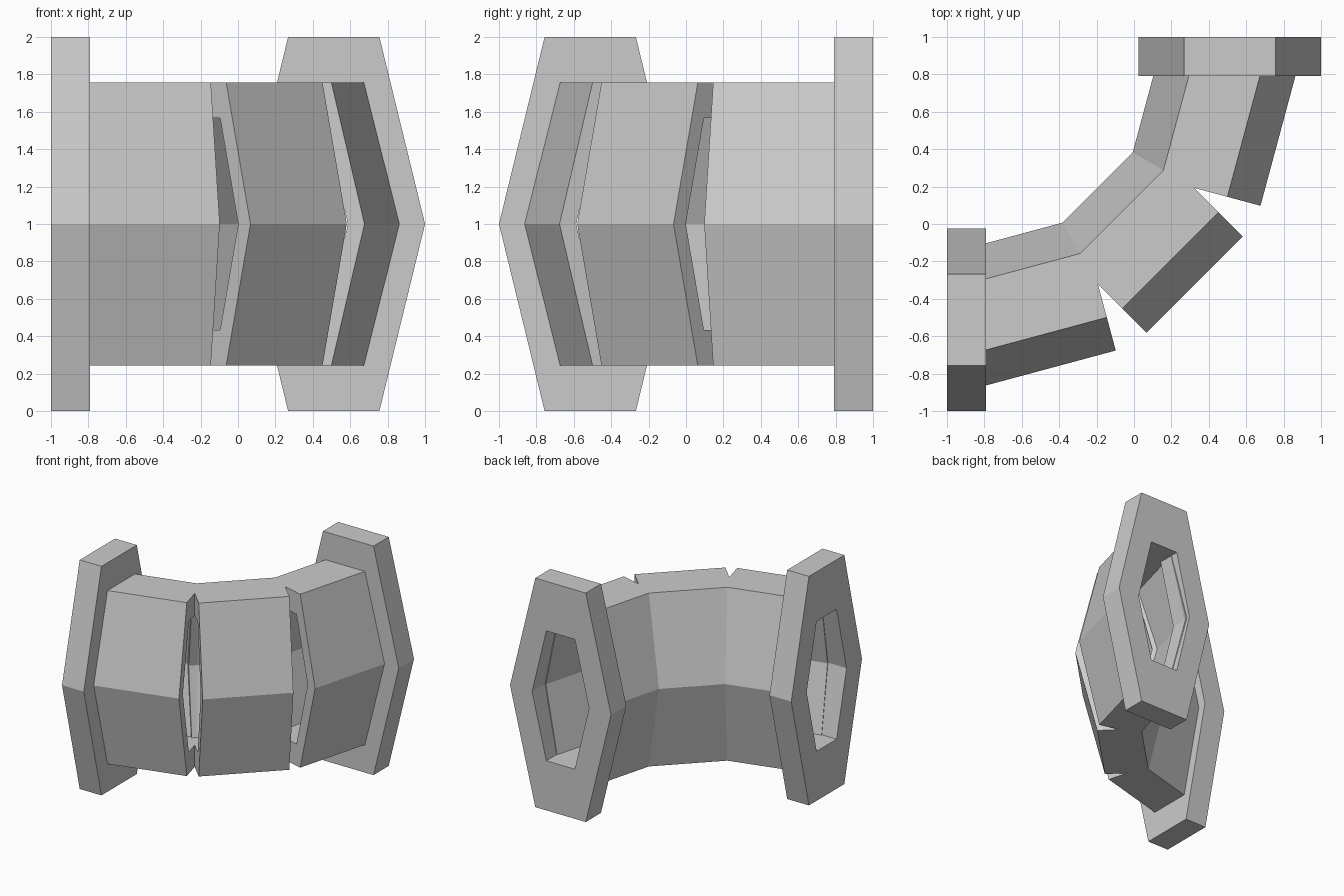
import bpy
import bmesh
from mathutils import Vector

if "Cube" in bpy.data.objects:
    bpy.data.objects.remove(bpy.data.objects["Cube"])

OUTER = (0.367, 0.757)   # half width, half height of the pipe section
INNER = (0.275, 0.567)   # bore
FLANGE = (0.488, 1.0)


def hexagon(centre, side, size):
    """Six points, with corners at mid height and flats on top and bottom."""
    w, h = size
    pattern = [(1, 0), (0.5, 1), (-0.5, 1), (-1, 0), (-0.5, -1), (0.5, -1)]
    return [centre + side * (u * w) + Vector((0, 0, v * h)) for u, v in pattern]


def hex_tube(name, start, end, outer, inner):
    """Hollow hexagonal tube from start to end, cut square at both ends."""
    a, b = Vector((*start, 1)), Vector((*end, 1))
    d = (b - a).normalized()
    side = Vector((-d.y, d.x, 0))
    bm = bmesh.new()
    loops = [[bm.verts.new(p) for p in hexagon(c, side, s)]
             for c, s in ((a, outer), (b, outer), (b, inner), (a, inner))]
    for i in range(4):
        l0, l1 = loops[i], loops[(i + 1) % 4]
        for j in range(6):
            k = (j + 1) % 6
            bm.faces.new((l0[j], l0[k], l1[k], l1[j]))
    bmesh.ops.recalc_face_normals(bm, faces=bm.faces)
    mesh = bpy.data.meshes.new(name)
    bm.to_mesh(mesh)
    bm.free()
    obj = bpy.data.objects.new(name, mesh)
    bpy.context.collection.objects.link(obj)
    return obj


# Bend path: the second half mirrors the first across the diagonal
half = [(-0.895, -0.511), (-0.193, -0.322)]
path = half + [(-y, -x) for x, y in reversed(half)]

# Three straight pipe sections, open in wedges on the outside of the bend
for i, name in enumerate(("left_pipe", "middle_pipe", "back_pipe")):
    hex_tube(name, path[i], path[i + 1], OUTER, INNER)

# End flanges
hex_tube("left_flange", (-1, -0.512), (-0.79, -0.512), FLANGE, INNER)
hex_tube("back_flange", (0.512, 0.79), (0.512, 1), FLANGE, INNER)
